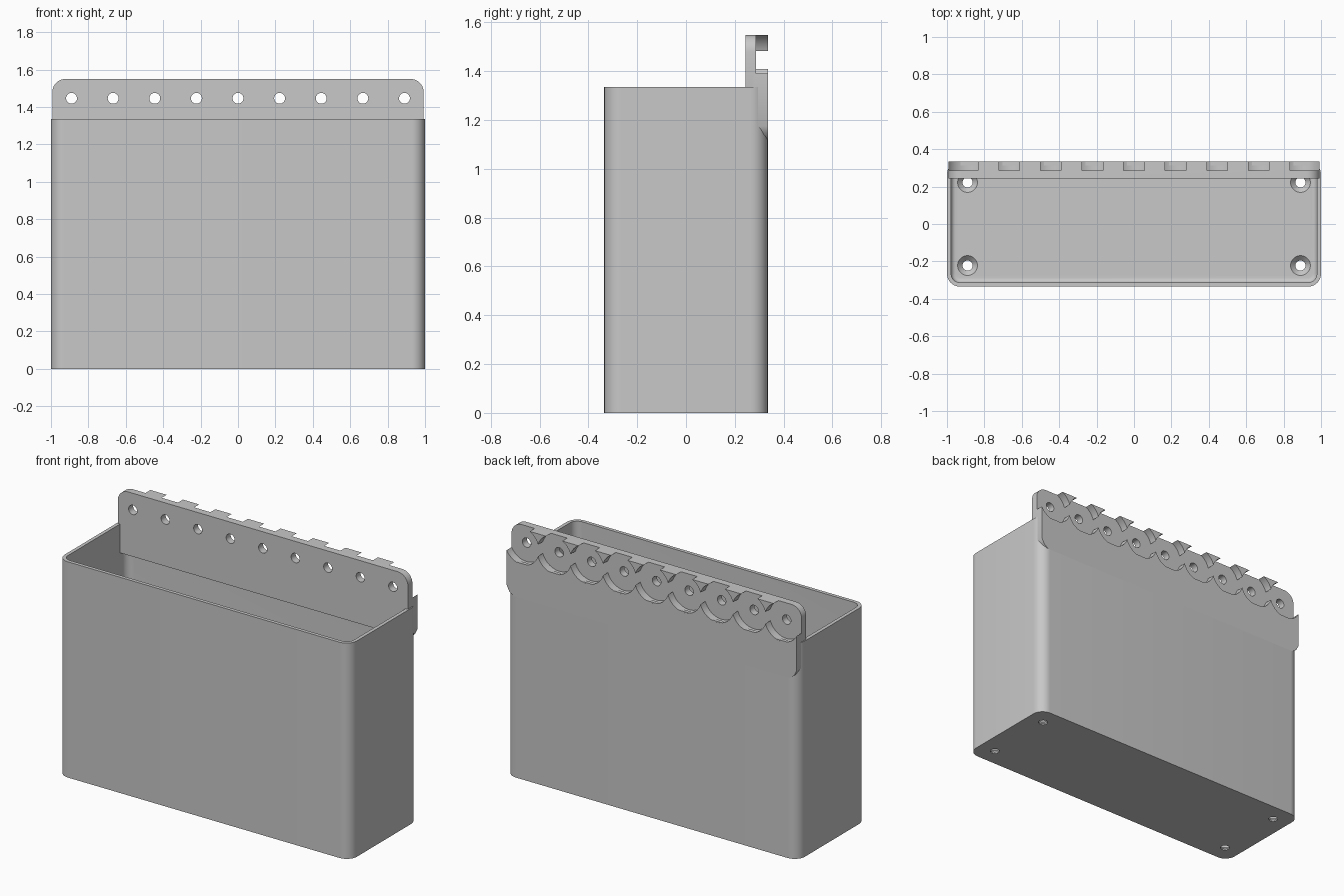
import bpy, bmesh, math
from mathutils import Matrix

cube = bpy.data.objects.get("Cube")
if cube:
    bpy.data.objects.remove(cube)

HEIGHT, HALF_X, HALF_Y, CORNER = 1.335, 1.0, 0.335, 0.07
WALL, FLOOR, FILLET = 0.022, 0.035, 0.025
PLATE_FRONT, POCKET_Y, PLATE_TOP, PLATE_BASE = 0.243, 0.287, 1.549, 1.157
HOLE_Z = 1.446

grey = bpy.data.materials.new("light_grey")
grey.use_nodes = True
grey.diffuse_color = (0.577, 0.577, 0.577, 1)
grey.node_tree.nodes["Principled BSDF"].inputs["Base Color"].default_value = grey.diffuse_color


def rounded_rect(hx, hy, radius, steps=10):
    pts = []
    for q, (sx, sy) in enumerate(((1, 1), (-1, 1), (-1, -1), (1, -1))):
        for i in range(steps + 1):
            a = math.pi / 2 * (q + i / steps)
            pts.append((sx * (hx - radius) + radius * math.cos(a),
                        sy * (hy - radius) + radius * math.sin(a)))
    return pts


def circle(radius, cx=0, cy=0, steps=40):
    return [(cx + radius * math.cos(2 * math.pi * i / steps),
             cy + radius * math.sin(2 * math.pi * i / steps)) for i in range(steps)]


def loft(bm, rings):
    """Skin a stack of (outline, height) rings and cap both ends."""
    loops = [[bm.verts.new((x, y, z)) for x, y in outline] for outline, z in rings]
    n = len(loops[0])
    for low, high in zip(loops, loops[1:]):
        for i in range(n):
            j = (i + 1) % n
            bm.faces.new((low[i], low[j], high[j], high[i]))
    bm.faces.new(loops[0][::-1])
    bm.faces.new(loops[-1])


def make_object(name, bm):
    bmesh.ops.recalc_face_normals(bm, faces=bm.faces)
    mesh = bpy.data.meshes.new(name)
    bm.to_mesh(mesh)
    bm.free()
    mesh.materials.append(grey)
    obj = bpy.data.objects.new(name, mesh)
    bpy.context.collection.objects.link(obj)
    return obj


def cut(obj, cutters):
    """Subtract each cutter, bake the result and shade it."""
    for c in cutters:
        mod = obj.modifiers.new("cut", 'BOOLEAN')
        mod.operation, mod.solver, mod.use_self, mod.object = 'DIFFERENCE', 'EXACT', True, c
    deps = bpy.context.evaluated_depsgraph_get()
    baked = bpy.data.meshes.new_from_object(obj.evaluated_get(deps))
    obj.modifiers.clear()
    obj.data = baked
    for c in cutters:
        bpy.data.objects.remove(c)
    bpy.ops.object.select_all(action='DESELECT')
    obj.select_set(True)
    bpy.context.view_layer.objects.active = obj
    bpy.ops.object.shade_smooth_by_angle(angle=math.radians(30))


# Open bin: outer shell, rim, inner walls and a filleted floor
bm = bmesh.new()
outer = rounded_rect(HALF_X, HALF_Y, CORNER)
inner = rounded_rect(HALF_X - WALL, HALF_Y - WALL, CORNER - WALL)
rings = [(outer, 0), (outer, HEIGHT), (inner, HEIGHT)]
for i in range(7):
    a = math.pi / 2 * i / 6
    d = WALL + FILLET * (1 - math.cos(a))
    rings.append((rounded_rect(HALF_X - d, HALF_Y - d, CORNER - d),
                  FLOOR + FILLET * (1 - math.sin(a))))
loft(bm, rings)
bin_body = make_object("bin", bm)

# Countersunk drain holes in the floor
bm = bmesh.new()
for x in (-0.89, 0.89):
    for y in (-0.222, 0.222):
        loft(bm, [(circle(r, x, y), z) for r, z in
                  ((0.027, -0.1), (0.027, 0.008), (0.053, FLOOR), (0.053, 0.1))])
cut(bin_body, [make_object("drain_cutter", bm)])


# Upright shapes are lofted flat, then turned so their height runs along y
upright = Matrix.Rotation(math.pi / 2, 4, 'X')


def upright_object(name, shapes):
    bm = bmesh.new()
    for outline, y0, y1 in shapes:
        loft(bm, [(outline, -y1), (outline, -y0)])
    bmesh.ops.transform(bm, matrix=upright, verts=bm.verts)
    return make_object(name, bm)


# Mounting plate with rounded top corners and eased lower corners
half_w = 0.993
top = [(x, z + PLATE_TOP - 0.5) for x, z in rounded_rect(half_w, 0.5, CORNER) if z > 0]
ease = [(half_w, 1.175), (0.975, 1.14), (0.94, 1.115)]
outline = top + [(-x, z) for x, z in ease] + ease[::-1]
plate = upright_object("mounting_plate", [(outline, PLATE_FRONT, HALF_Y + 0.0003)])

# Sloped cutter for the underside of the plate
bm = bmesh.new()
side = [(PLATE_FRONT - 0.1, PLATE_BASE), (0.288, PLATE_BASE),
        (HALF_Y + 0.01, PLATE_BASE - 0.047), (PLATE_FRONT - 0.1, PLATE_BASE - 0.2)]
loft(bm, [(side, -1.2), (side, 1.2)])
for v in bm.verts:
    v.co = (v.co.z, v.co.x, v.co.y)
underside = make_object("underside_cutter", bm)

# Row of screw holes, each with a round pocket behind it
centres = [(i - 4) * 0.2225 for i in range(9)]
pockets = upright_object("pocket_cutter", [(circle(0.117, x, HOLE_Z, 64), POCKET_Y, 0.5) for x in centres])
holes = upright_object("hole_cutter", [(circle(0.029, x, HOLE_Z), 0.1, 0.6) for x in centres])
cut(plate, [underside, pockets, holes])
